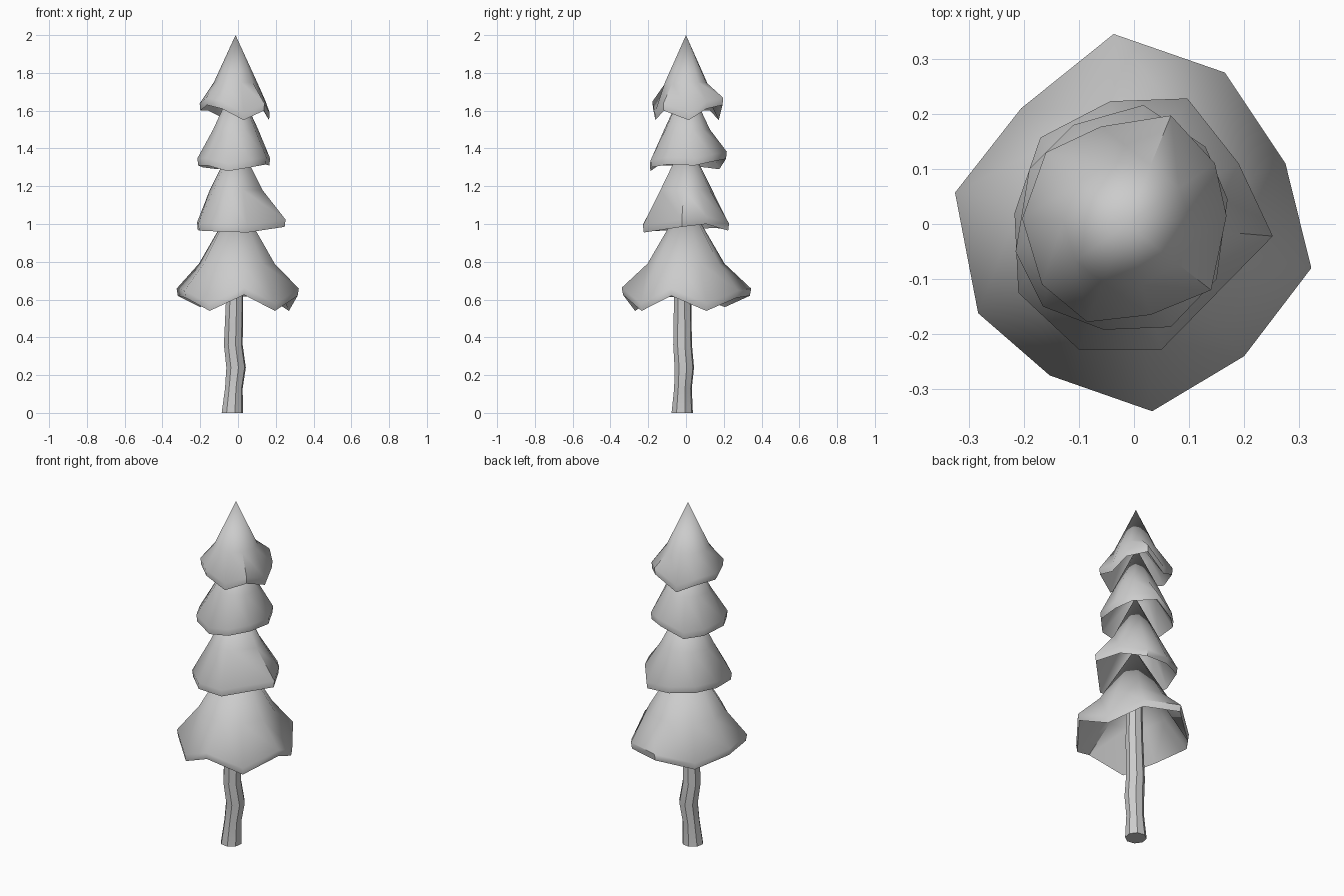
import bpy, bmesh, math

if "Cube" in bpy.data.objects:
    bpy.data.objects.remove(bpy.data.objects["Cube"])

def finish(name, bm, angle):
    bmesh.ops.recalc_face_normals(bm, faces=bm.faces)
    me = bpy.data.meshes.new(name)
    bm.to_mesh(me)
    bm.free()
    ob = bpy.data.objects.new(name, me)
    bpy.context.collection.objects.link(ob)
    bpy.ops.object.select_all(action='DESELECT')
    ob.select_set(True)
    bpy.context.view_layer.objects.active = ob
    bpy.ops.object.shade_smooth_by_angle(angle=math.radians(angle))
    return ob

def bridge(bm, a, b):
    n = len(a)
    for i in range(n):
        bm.faces.new((a[i], a[(i + 1) % n], b[(i + 1) % n], b[i]))

def fan(bm, ring, tip):
    for i in range(len(ring)):
        bm.faces.new((ring[i], ring[(i + 1) % len(ring)], tip))

# Foliage skirt: ragged rim, one mid ring, a pointed top and a hollow underside
def tier(name, rim, centre, top, mid_z, mid_r, thick=0.038):
    bm = bmesh.new()
    cx, cy = centre
    outer = [bm.verts.new((x, y, z + thick)) for x, y, z in rim]
    lower = [bm.verts.new((cx + (x - cx) * .98, cy + (y - cy) * .98, z)) for x, y, z in rim]
    def mid(r, z0):
        out = []
        for x, y, z in rim:
            a = math.atan2(y - cy, x - cx)
            out.append(bm.verts.new((cx + r * math.cos(a), cy + r * math.sin(a), z0)))
        return out
    m_out, m_in = mid(mid_r, mid_z), mid(mid_r - .02, mid_z - .03)
    bridge(bm, outer, m_out)
    fan(bm, m_out, bm.verts.new((cx, cy, top)))
    bridge(bm, outer, lower)
    bridge(bm, lower, m_in)
    fan(bm, m_in, bm.verts.new((cx, cy, top - .07)))
    return finish(name, bm, 50)

tier("bottom_branches", [
    (-.037, .345, .62), (.165, .275, .61), (.275, .11, .54), (.322, -.08, .62), (.2, -.24, .54),
    (.033, -.34, .625), (-.153, -.275, .54), (-.283, -.162, .61), (-.325, .057, .62), (-.205, .21, .56)],
    (-.005, 0), 1.14, .79, .205)
tier("lower_middle_branches", [
    (-.043, .223, .97), (.097, .228, .965), (.19, .11, 1.0), (.252, -.022, .985), (.05, -.228, .955),
    (-.1, -.228, .96), (-.21, -.125, .965), (-.217, .02, .97), (-.17, .157, .98)],
    (-.01, 0), 1.46, 1.18, .14)
tier("upper_middle_branches", [
    (.017, .216, 1.345), (.13, .14, 1.33), (.17, .045, 1.31), (.15, -.1, 1.315), (.067, -.187, 1.3),
    (-.055, -.192, 1.28), (-.165, -.15, 1.31), (-.215, -.05, 1.31), (-.19, .1, 1.3), (-.11, .18, 1.29)],
    (-.013, .005), 1.76, 1.5, .123)
tier("top_branches", [
    (.067, .197, 1.63), (.147, .11, 1.61), (.168, .015, 1.55), (.14, -.12, 1.6), (.03, -.165, 1.55),
    (-.085, -.178, 1.61), (-.167, -.11, 1.63), (-.203, .01, 1.6), (-.16, .13, 1.6), (-.06, .177, 1.55)],
    (-.013, 0), 2.0, 1.75, .115)

# Crooked eight-sided trunk
bm = bmesh.new()
rings = []
for x, y, z, r in [(-.03, -.02, 0, .058), (-.022, -.016, .13, .048), (-.01, -.009, .24, .053),
                   (-.025, -.018, .36, .051), (-.018, -.018, .6, .047), (-.012, -.012, .9, .042)]:
    rings.append([bm.verts.new((x + r * math.cos(math.tau * (i + .3) / 8),
                                y + r * math.sin(math.tau * (i + .3) / 8), z)) for i in range(8)])
for a, b in zip(rings, rings[1:]):
    bridge(bm, a, b)
bm.faces.new(rings[0])
bm.faces.new(rings[-1])
finish("trunk", bm, 40)
